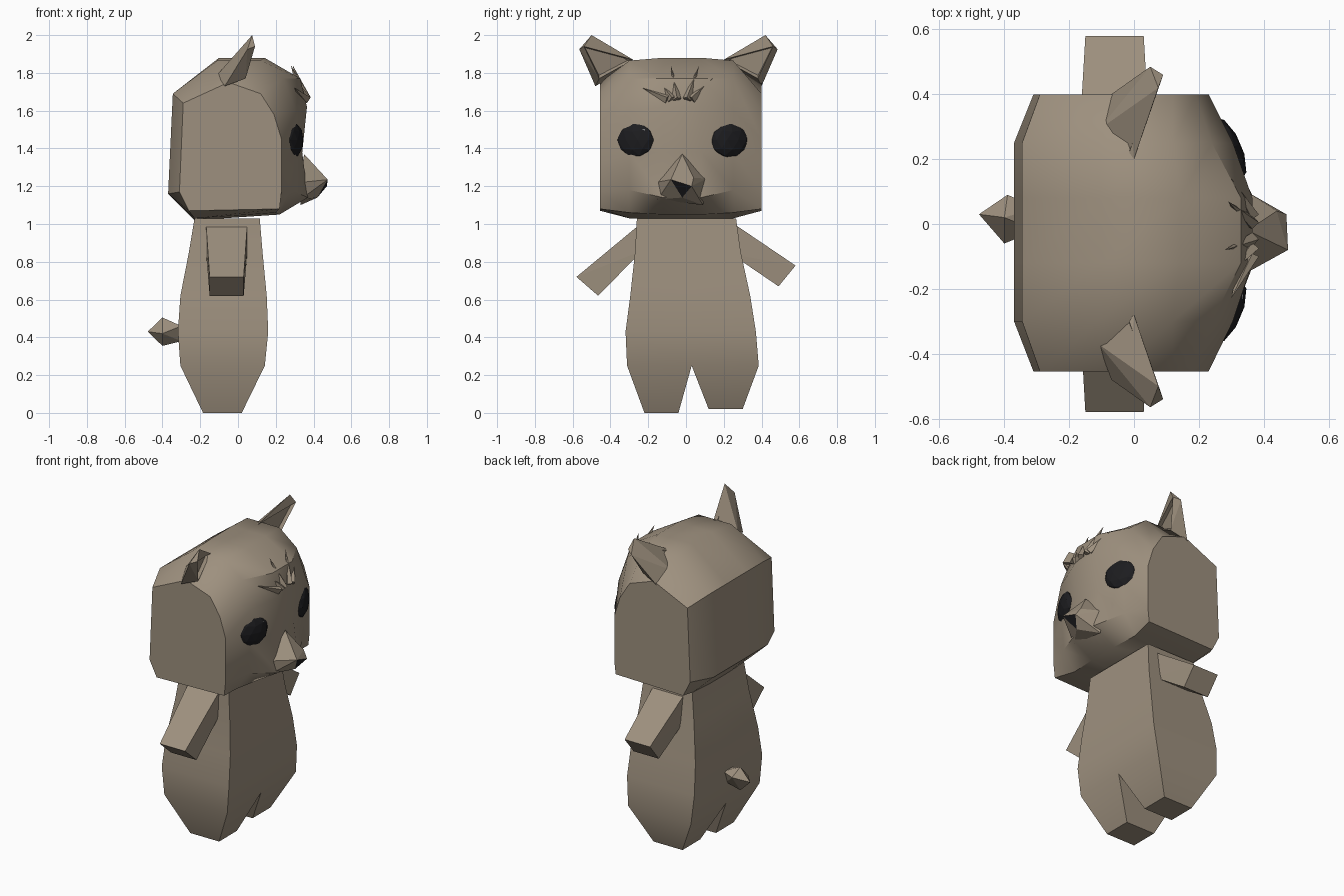
import bpy, bmesh, math
from mathutils import Vector, Matrix

old = bpy.data.objects.get("Cube")
if old:
    bpy.data.objects.remove(old)


def material(name, rgb):
    m = bpy.data.materials.new(name)
    m.use_nodes = True
    m.diffuse_color = (*rgb, 1)
    m.node_tree.nodes["Principled BSDF"].inputs["Base Color"].default_value = (*rgb, 1)
    return m


FUR = material("taupe fur", (0.34, 0.28, 0.21))
BLACK = material("soft black", (0.012, 0.012, 0.014))
WHITE = material("eye glint white", (0.8, 0.8, 0.8))


def finish(bm, name, mats, smooth=None):
    bmesh.ops.recalc_face_normals(bm, faces=bm.faces[:])
    me = bpy.data.meshes.new(name)
    bm.to_mesh(me)
    bm.free()
    for m in mats:
        me.materials.append(m)
    ob = bpy.data.objects.new(name, me)
    bpy.context.collection.objects.link(ob)
    if smooth:
        bpy.ops.object.select_all(action='DESELECT')
        ob.select_set(True)
        bpy.context.view_layer.objects.active = ob
        bpy.ops.object.shade_smooth_by_angle(angle=math.radians(smooth))
    return ob


def bridge(bm, rings):
    n = len(rings[0])
    for a, b in zip(rings, rings[1:]):
        for i in range(n):
            j = (i + 1) % n
            bm.faces.new((a[i], a[j], b[j], b[i]))


def hull_mesh(points):
    bm = bmesh.new()
    for p in points:
        bm.verts.new(p)
    res = bmesh.ops.convex_hull(bm, input=bm.verts[:])
    loose = [v for v in bm.verts if not v.link_faces]
    bmesh.ops.delete(bm, geom=loose, context='VERTS')
    bmesh.ops.dissolve_limit(bm, angle_limit=0.03, verts=bm.verts[:], edges=bm.edges[:])
    return bm


def hull(name, points, smooth=None):
    return finish(hull_mesh(points), name, [FUR], smooth)


# Body: rectangular rings (z, back, front, right, left) that split into two legs
SPLIT = 0.03
RINGS = [(1.03, -.23, .115, -.26, .265), (.85, -.26, .13, -.27, .29),
         (.62, -.305, .152, -.295, .34), (.43, -.318, .16, -.32, .37),
         (.25, -.305, .142, -.312, .385)]
FEET = [(0, -.185, .02, -.22, -.04), (.02, -.185, .02, .12, .30)]
bm = bmesh.new()
loops = []
for z, x0, x1, y0, y1 in RINGS:
    outline = [(x0, y0), (x1, y0), (x1, SPLIT), (x1, y1), (x0, y1), (x0, SPLIT)]
    loops.append([bm.verts.new((x, y, z)) for x, y in outline])
bridge(bm, loops)
bm.faces.new(loops[0])
hip = loops[-1]
for (z, x0, x1, y0, y1), ids in zip(FEET, [(0, 1, 2, 5), (5, 2, 3, 4)]):
    foot = [bm.verts.new((x, y, z)) for x, y in [(x0, y0), (x1, y0), (x1, y1), (x0, y1)]]
    top = [hip[i] for i in ids]
    for i in range(4):
        j = (i + 1) % 4
        bm.faces.new((top[i], top[j], foot[j], foot[i]))
    bm.faces.new(foot)
finish(bm, "body", [FUR], 30)

# Head: side-on sections lofted across the width
CHEEK = [(-.26, 1.07), (-.31, 1.17), (-.29, 1.64), (-.05, 1.75), (.12, 1.69),
         (.19, 1.58), (.23, 1.45), (.23, 1.32), (.23, 1.17), (.22, 1.08)]
TEMPLE = [(-.23, 1.03), (-.37, 1.16), (-.345, 1.69), (-.11, 1.865), (.12, 1.865),
          (.24, 1.77), (.305, 1.6), (.30, 1.38), (.28, 1.18), (.2, 1.06)]
CENTRE = [(-.23, 1.02), (-.37, 1.16), (-.345, 1.69), (-.1, 1.88), (.14, 1.88),
          (.33, 1.77), (.365, 1.62), (.34, 1.38), (.37, 1.14), (.22, 1.05)]
bm = bmesh.new()
loops = []
for y, section in [(-.455, CHEEK), (-.30, TEMPLE), (-.12, CENTRE),
                   (.08, CENTRE), (.25, TEMPLE), (.4, CHEEK)]:
    loops.append([bm.verts.new((x, y, z)) for x, z in section])
bridge(bm, loops)
bm.faces.new(loops[0])
bm.faces.new(loops[-1])
finish(bm, "head", [FUR], 38)

# Snout with the black nose on the under-front of its tip
bm = hull_mesh([(.35, -.02, 1.37), (.475, -.08, 1.235), (.47, .03, 1.2), (.44, .04, 1.245),
                (.33, -.16, 1.22), (.33, .11, 1.24), (.42, -.02, 1.14),
                (.33, -.15, 1.13), (.33, .09, 1.1)])
bmesh.ops.recalc_face_normals(bm, faces=bm.faces[:])
for f in bm.faces:
    c = f.calc_center_median()
    if f.normal.z < -0.2 and f.normal.x > 0.2 and c.x > 0.42:
        f.material_index = 1
finish(bm, "snout", [FUR, BLACK])

# Eyes: flattened faceted balls turned to follow the face
for side, label in [(1, "left"), (-1, "right")]:
    bm = bmesh.new()
    bmesh.ops.create_icosphere(bm, subdivisions=2, radius=1)
    place = (Matrix.Translation((.288, -.02 + side * .25, 1.445))
             @ Matrix.Rotation(side * math.radians(23), 4, 'Z')
             @ Matrix.Diagonal((.045, .108, .098, 1)))
    bm.transform(place)
    finish(bm, label + "_eye", [BLACK])

# Glint plate on the right eye
bm = bmesh.new()
bmesh.ops.create_cube(bm, size=1, matrix=Matrix.Translation((.331, -.225, 1.49))
                      @ Matrix.Diagonal((.009, .014, .02, 1)))
finish(bm, "eye_glint", [WHITE])

# Ears: leaning wedges with a hollowed front
EAR = [(.0, .24, 1.87), (-.11, .33, 1.79), (-.07, .44, 1.73), (.04, .42, 1.77),
       (.075, .46, 2.0), (.05, .525, 1.925), (.09, .5, 1.94)]
for side, label in [(1, "left"), (-1, "right")]:
    bm = hull_mesh([(x, side * y - .04, z) for x, y, z in EAR])
    bmesh.ops.recalc_face_normals(bm, faces=bm.faces[:])
    front = max(bm.faces, key=lambda f: f.normal.x * f.calc_area())
    bmesh.ops.inset_individual(bm, faces=[front], thickness=.015, depth=-.02)
    finish(bm, label + "_ear", [FUR])

# Forehead tufts: thin spikes fanning up and back from the brow
ROOT = Vector((.365, -.03, 1.66))
TIPS = [(.30, -.23, 1.72), (.29, -.16, 1.78), (.28, -.08, 1.84),
        (.29, .07, 1.84), (.30, .14, 1.77)]
for n, tip in enumerate(TIPS, 1):
    tip = Vector(tip)
    start = ROOT.lerp(Vector((.365, tip.y, 1.66)), .35)
    across = (tip - start).cross(Vector((1, 0, 0))).normalized() * .022
    lift = Vector((.02, 0, .01))
    hull("tuft_%d" % n, [start - across, start + across, start + lift,
                         start - lift * 2, tip])

# Arms: tapered blocks, (y, z) outline at shoulder and hand
ARMS = {"left_arm": [(.24, 1.01), (.24, .84), (.49, .67), (.58, .78)],
        "right_arm": [(-.23, 1.01), (-.23, .86), (-.465, .62), (-.58, .72)]}
for name, outline in ARMS.items():
    pts = []
    for i, (y, z) in enumerate(outline):
        back, front = (-.17, .05) if i < 2 else (-.15, .03)
        pts += [(back, y, z), (front, y, z)]
    hull(name, pts)

# Tail: small faceted bud
hull("tail", [(-.478, .03, .43), (-.4, .02, .505), (-.4, .02, .355), (-.39, .09, .46),
              (-.4, -.06, .42), (-.3, .05, .46), (-.3, -.02, .46), (-.3, .02, .38)])
